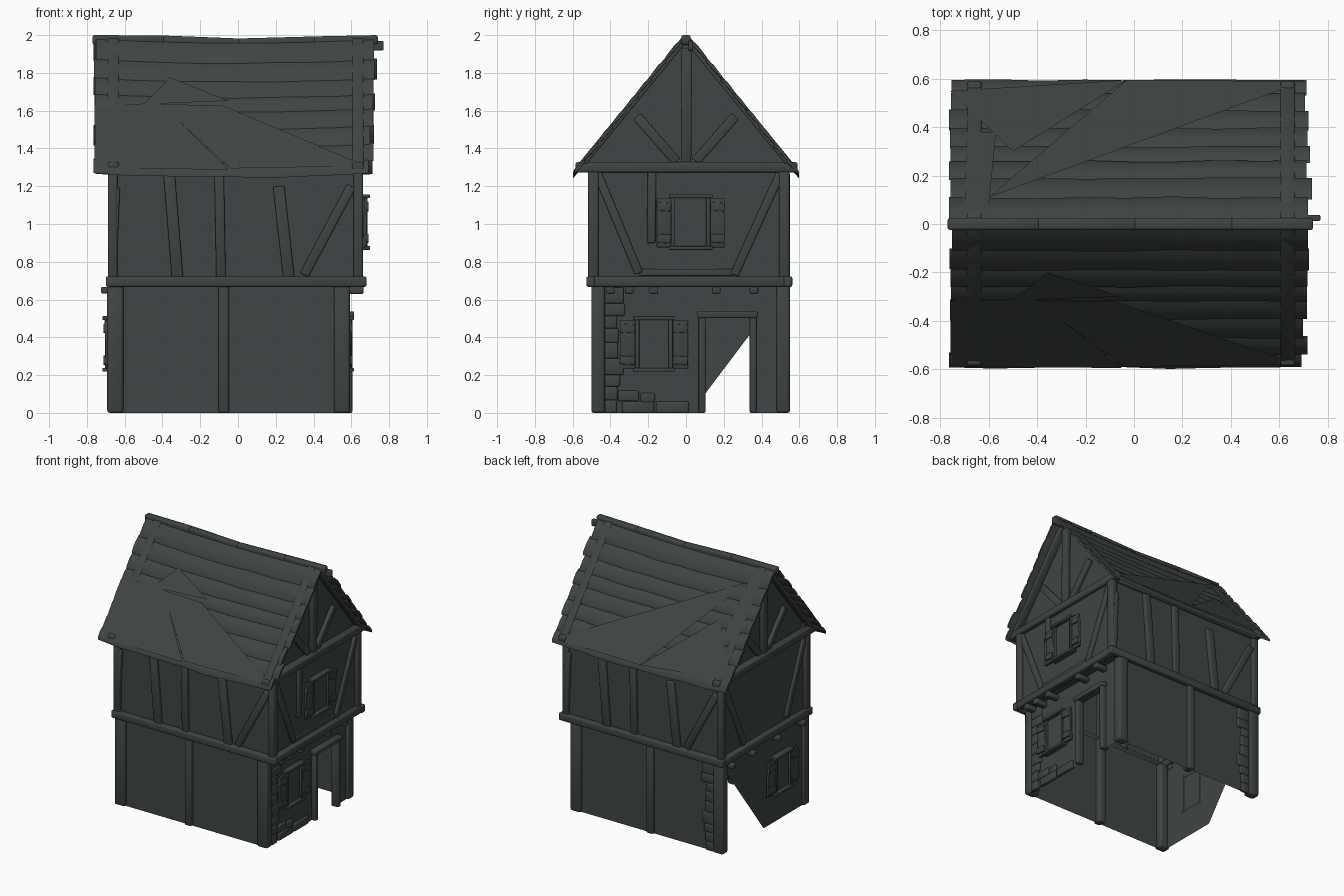
import bpy, bmesh, math, random
from mathutils import Vector as V

if "Cube" in bpy.data.objects:
    bpy.data.objects.remove(bpy.data.objects["Cube"])

random.seed(4)
mat = bpy.data.materials.new("dark slate grey")
mat.diffuse_color = (0.05, 0.06, 0.058, 1)
mat.use_nodes = True
mat.node_tree.nodes["Principled BSDF"].inputs["Base Color"].default_value = mat.diffuse_color


def finish(name, bm, smooth=True):
    me = bpy.data.meshes.new(name)
    bm.to_mesh(me)
    bm.free()
    me.materials.append(mat)
    ob = bpy.data.objects.new(name, me)
    bpy.context.collection.objects.link(ob)
    if smooth:
        bpy.ops.object.select_all(action='DESELECT')
        ob.select_set(True)
        bpy.context.view_layer.objects.active = ob
        bpy.ops.object.shade_smooth_by_angle(angle=math.radians(50))
    return ob


def panel(name, pts, n):
    """Flat sheet whose normal points along n."""
    bm = bmesh.new()
    f = bm.faces.new([bm.verts.new(p) for p in pts])
    f.normal_update()
    if f.normal.dot(V(n)) < 0:
        f.normal_flip()
    return finish(name, bm, False)


def beam(name, p, q, w, d, n, bev=0.2):
    """Bevelled timber from p to q: width w, depth d along outward normal n."""
    p, q, n = V(p), V(q), V(n)
    side = (q - p).cross(n).normalized() * w / 2
    out = n.normalized() * d / 2
    bm = bmesh.new()
    ring = [[bm.verts.new(e + side * a + out * b) for a, b in
             ((-1, -1), (1, -1), (1, 1), (-1, 1))] for e in (p, q)]
    bm.faces.new(ring[0])
    bm.faces.new(ring[1][::-1])
    for i in range(4):
        j = (i + 1) % 4
        bm.faces.new((ring[0][i], ring[1][i], ring[1][j], ring[0][j]))
    bmesh.ops.recalc_face_normals(bm, faces=bm.faces)
    if bev:
        bmesh.ops.bevel(bm, geom=list(bm.edges), offset=min(w, d) * bev, segments=2,
                        affect='EDGES', profile=0.5)
    return finish(name, bm)


X, Y, Z = V((1, 0, 0)), V((0, 1, 0)), V((0, 0, 1))

# Ground floor walls, with the door opening on the right and the broken left wall
for s, y in ((-1, -.475), (1, .525)):
    panel("lower_long_wall", [(-.67, y, 0), (.57, y, 0), (.57, y, .68), (-.67, y, .68)], Y * s)
panel("lower_right_wall", [(.57, y, z) for y, z in
      ((-.475, 0), (.09, 0), (.09, .52), (.35, .52), (.35, 0), (.525, 0), (.525, .68), (-.475, .68))], X)
panel("lower_left_wall", [(-.67, y, z) for y, z in
      ((-.475, 0), (.025, 0), (.5, .63), (.5, .68), (-.475, .68))], -X)

# Upper floor walls and the underside of the overhang
for s, y in ((-1, -.49), (1, .525)):
    panel("upper_long_wall", [(-.66, y, .68), (.635, y, .68), (.635, y, 1.36), (-.66, y, 1.36)], Y * s)
for s, x in ((1, .635), (-1, -.66)):
    panel("upper_end_wall", [(x, -.49, .68), (x, .525, .68), (x, .525, 1.3), (x, -.49, 1.3)], X * s)
panel("overhang_underside", [(.57, -.49, .68), (.65, -.49, .68), (.65, .53, .68), (.57, .53, .68)], -Z)

# Gables with king post, struts, tie beam and rafters
for s, x in ((1, .635), (-1, -.66)):
    n = X * s
    xi = x - .03 * s
    panel("gable_wall", [(xi, -.56, 1.3), (xi, .56, 1.3), (xi, 0, 1.97)], n)
    beam("gable_tie_beam", (x, -.585, 1.3), (x, .59, 1.3), .055, .06, n)
    beam("king_post", (x - .005 * s, 0, 1.32), (x - .005 * s, .005, 1.93), .055, .04, n)
    for m in (-1, 1):
        beam("gable_strut", (x - .01 * s, m * .05, 1.33), (x - .01 * s, m * .26, 1.57), .05, .03, n)
        beam("gable_rafter", (x, m * .575, 1.285), (x, m * .01, 1.975), .035, .06, n)

# Storey beams round the building
for y in (-.505, .54):
    beam("storey_beam_long", (-.7, y, .695), (.68, y, .695), .055, .045, Y)
for x in (-.675, .65):
    beam("storey_beam_end", (x, -.525, .695), (x, .56, .695), .055, .05, X)
for s, y in ((-1, -.49), (1, .525)):
    beam("eave_beam", (-.68, y, 1.3), (.65, y, 1.3), .05, .05, Y)

# Corner posts
for y in (-.49, .52):
    for x in (-.663, .637):
        beam("upper_corner_post", (x, y, .71), (x, y, 1.29), .05, .055, Y)
for y in (-.465, .515):
    for x in (-.65, .55):
        beam("lower_corner_post", (x, y, 0), (x, y, .68), .085, .07, Y)
    beam("lower_middle_post", (-.075, y, 0), (-.075, y, .68), .055, .07, Y)

# Studs and braces on the long walls, the back being the front turned half round
studs = [(-.645, 1.19, -.665, .71, .04), (-.365, 1.27, -.32, .71, .06), (-.1, 1.27, -.09, .71, .05),
         (.215, 1.2, .27, .71, .06), (.6, 1.2, .35, .73, .05)]
for s, y in ((1, -.497), (-1, .532)):
    for a, za, b, zb, w in studs:
        if s < 0:
            a, b = -a - .03, -b - .03
        beam("wall_stud", (a, y, za), (b, y, zb), w, .035, Y)

# Timber on the upper right end, plain studs on the left end
beam("end_brace", (.64, -.47, 1.27), (.64, -.25, .74), .045, .03, X)
beam("end_brace", (.64, .5, 1.27), (.64, .255, .73), .045, .03, X)
beam("end_sill", (.638, -.25, .745), (.638, .25, .745), .035, .02, X)
beam("end_stud", (.64, -.185, .9), (.64, -.18, 1.28), .045, .03, X)
beam("left_end_brace", (-.665, -.47, 1.27), (-.665, -.25, .74), .045, .03, X)
beam("left_end_brace", (-.665, .5, 1.27), (-.665, .255, .73), .045, .03, X)


# Windows with frame and shutters
def window(x, s, y, z, w, h, sh):
    n = X * s
    for m in (-1, 1):
        ym = y + m * (w / 2 - .012)
        beam("window_jamb", (x, ym, z - h / 2), (x, ym, z + h / 2), .022, .04, n)
        zm = z + m * (h / 2 - .008)
        beam("window_rail", (x + .008 * s, y - w / 2 - .01, zm), (x + .008 * s, y + w / 2 + .01, zm), .02, .05, n)
        yc = y + m * (w / 2 + sh / 2)
        beam("shutter", (x + .005 * s, yc, z - h * .46), (x + .012 * s, yc, z + h * .43), sh, .018, n, .1)
        for k in (-1, 1):
            zk = z + k * h * .29
            beam("shutter_batten", (x + .02 * s, yc - sh / 2, zk), (x + .02 * s, yc + sh / 2, zk - .005), .045, .014, n)
    panel("window_pane", [(x + .004 * s, y + a * w / 2, z + b * h / 2) for a, b in
                          ((-1, -1), (1, -1), (1, 1), (-1, 1))], n)


window(.665, 1, .025, 1.01, .21, .29, .075)
window(.58, 1, -.17, .365, .2, .29, .08)
window(-.685, -1, -.17, .365, .2, .29, .08)

# Door frame
for y in (.085, .355):
    beam("door_jamb", (.575, y, 0), (.575, y, .51), .035, .06, X)
beam("door_lintel", (.58, .06, .52), (.58, .38, .52), .035, .07, X)

# Joist ends below the overhang
for y in (-.4, -.3, -.17, .16, .36):
    beam("joist_end", (.56, y, .65), (.665, y, .65), .045, .04, Z)
for y in (-.4, -.1, .2, .45):
    beam("left_joist_end", (-.66, y, .65), (-.725, y, .65), .045, .035, Z)

# Corner stones on the right wall, along its foot, and at the back left corner
z = 0.0
while z < .6:
    h = random.uniform(.06, .09)
    w = random.uniform(.06, .11)
    beam("corner_stone", (.572, -.43, z + h / 2), (.572, -.43 + w, z + h / 2), h, .035, X, .25)
    beam("back_corner_stone", (-.61, .528, z + h / 2), (-.61 + w, .528, z + h / 2), h, .03, Y, .25)
    z += h
for y0, y1, zc, h in ((-.34, -.17, .03, .06), (-.16, .015, .03, .06), (-.36, -.25, .09, .055), (-.24, -.165, .08, .05)):
    beam("foot_stone", (.572, y0, zc), (.572, y1, zc), h, .03, X, .25)


# Roof: overlapping bowed boards on both slopes with ragged ends
def roof_z(x, y):
    return 2.015 - 1.235 * abs(y) - .02 * (1 - min(1, abs(x) / .75) ** 2)


def board(side, y0, y1, xa, xb):
    bm = bmesh.new()
    rows = []
    N = 8
    for i in range(N + 1):
        x = xa + (xb - xa) * i / N
        j = random.uniform(-.004, .004)
        row = []
        for t, lift in ((0, -.012), (.5, .008), (1, .004), (1, -.014), (0, -.026)):
            y = y0 + (y1 - y0) * t + (j if t == 1 else 0)
            row.append(bm.verts.new((x, side * y, roof_z(x, y) + lift)))
        rows.append(row)
    for a, b in zip(rows, rows[1:]):
        for k in range(5):
            m = (k + 1) % 5
            bm.faces.new((a[k], a[m], b[m], b[k]))
    bm.faces.new(rows[0])
    bm.faces.new(rows[-1][::-1])
    bmesh.ops.recalc_face_normals(bm, faces=bm.faces)
    finish("roof_board", bm)


edges = [.02, .11, .19, .26, .32, .395, .47, .54, .595]
for side in (-1, 1):
    for a, b in zip(edges, edges[1:]):
        board(side, a - .008, b, -.765 + random.uniform(0, .015), .735 - .05 * b + random.uniform(-.015, .01))

# Large warped sheets lying over the boards, given as (x, y) outlines
sheets = [[(-.76, -.32), (-.41, -.31), (-.05, -.595), (-.75, -.59)],
          [(-.41, -.315), (-.08, -.32), (.68, -.58), (-.04, -.59)],
          [(-.36, -.2), (-.05, -.3), (-.5, -.315)],
          [(-.6, .11), (.7, .59), (-.03, .595)],
          [(-.7, .08), (-.6, .08), (-.57, .38), (-.69, .38)],
          [(-.76, .55), (-.5, .3), (-.03, .595)]]
for pts in sheets:
    panel("roof_sheet", [(x, y, roof_z(.75, y) + .008) for x, y in pts], (0, pts[0][1], .3))

# Ridge timbers, sagging in the middle
ridge = [(-.77, 1.975), (-.4, 1.973), (0, 1.957), (.4, 1.968), (.73, 1.975)]
for (xa, za), (xb, zb) in zip(ridge, ridge[1:]):
    beam("ridge_beam", (xa, 0, za), (xb + .01, 0, zb), .05, .05, Z)
beam("ridge_end", (.66, .025, 1.94), (.77, .025, 1.945), .025, .05, Z)
